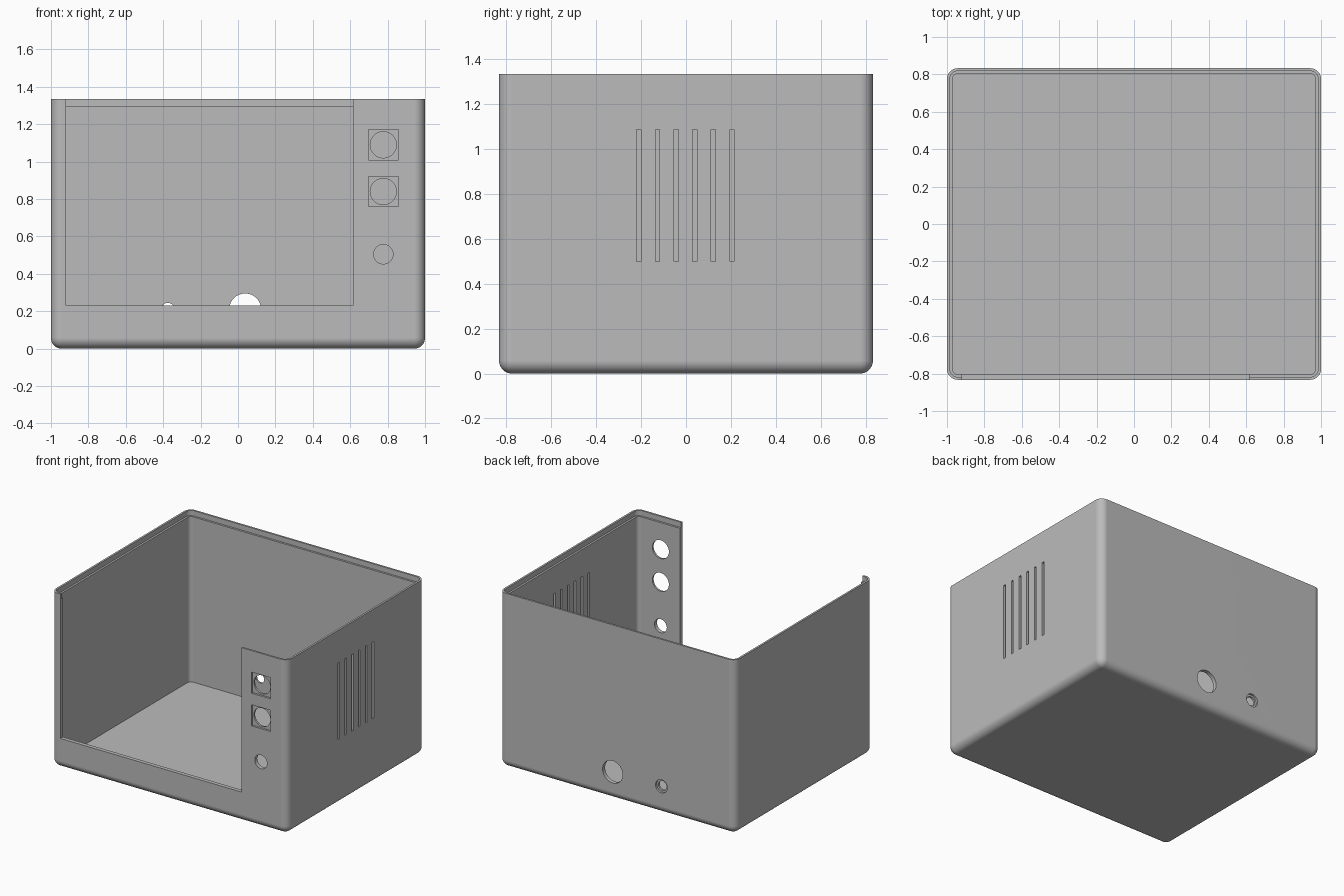
import bpy, bmesh, math
from mathutils import Matrix, Vector

if "Cube" in bpy.data.objects:
    bpy.data.objects.remove(bpy.data.objects["Cube"], do_unlink=True)

HALF_X, HALF_Y, HEIGHT = 1.0, 0.833, 1.335
WALL, RIM, RIM_Z = 0.03, 0.015, 1.295

grey = bpy.data.materials.new("plain grey")
grey.use_nodes = True
colour = (0.5, 0.5, 0.5, 1)
grey.diffuse_color = colour
grey.node_tree.nodes["Principled BSDF"].inputs["Base Color"].default_value = colour


def finish(bm, name):
    mesh = bpy.data.meshes.new(name)
    bm.to_mesh(mesh)
    bm.free()
    mesh.materials.append(grey)
    obj = bpy.data.objects.new(name, mesh)
    bpy.context.collection.objects.link(obj)
    return obj


def box(name, low, high, radius=0, round_bottom=False):
    """Box between two corners, with optional rounded uprights and bottom."""
    bm = bmesh.new()
    bmesh.ops.create_cube(bm, size=1)
    low, high = Vector(low), Vector(high)
    for v in bm.verts:
        v.co = [(a + b) / 2 + c * (b - a) for a, b, c in zip(low, high, v.co)]
    if radius:
        def chosen(e):
            a, b = (v.co.z for v in e.verts)
            return abs(a - b) > 0.01 or (round_bottom and a + b < low.z + high.z)
        bmesh.ops.bevel(bm, geom=[e for e in bm.edges if chosen(e)], offset=radius,
                        segments=8, profile=0.5, affect='EDGES')
    return finish(bm, name)


def drill(name, x, y, z, radius, depth):
    """Cylinder along y, centred on the given point."""
    bm = bmesh.new()
    bmesh.ops.create_cone(bm, cap_ends=True, segments=48, radius1=radius, radius2=radius,
                          depth=depth, matrix=Matrix.Translation((x, y, z))
                          @ Matrix.Rotation(math.pi / 2, 4, 'X'))
    return finish(bm, name)


def cut(cutter):
    cutter.hide_render = True
    mod = case.modifiers.new(cutter.name, 'BOOLEAN')
    mod.operation, mod.solver, mod.object = 'DIFFERENCE', 'EXACT', cutter
    bpy.context.view_layer.objects.active = case
    bpy.ops.object.modifier_apply(modifier=mod.name)
    bpy.data.objects.remove(cutter, do_unlink=True)


def hollow(name, inset, bottom, radius):
    x, y = HALF_X - inset, HALF_Y - inset
    cut(box(name, (-x, -y, bottom), (x, y, HEIGHT + 0.2), radius))


# Outer shell, cavity and stepped rim
case = box("open_case", (-HALF_X, -HALF_Y, 0), (HALF_X, HALF_Y, HEIGHT), 0.058, True)
hollow("cavity", WALL, WALL, 0.028)
hollow("rim_step", RIM, RIM_Z, 0.043)

# Large front opening
cut(box("front_opening", (-0.92, -1, 0.23), (0.615, -0.7, HEIGHT + 0.2)))

# Front control holes, two with a square recess outside
for z in (1.09, 0.84):
    cut(box("square_recess", (0.697, -1, z - 0.081), (0.857, -HALF_Y + 0.015, z + 0.081)))
    cut(drill("control_hole", 0.777, -HALF_Y, z, 0.07, 0.2))
cut(drill("button_hole", 0.777, -HALF_Y, 0.505, 0.052, 0.2))

# Cable hole and counterbored socket hole in the back
cut(drill("cable_hole", 0.038, HALF_Y, 0.21, 0.085, 0.2))
cut(drill("socket_hole", -0.375, HALF_Y, 0.21, 0.035, 0.2))
cut(drill("socket_counterbore", -0.375, HALF_Y, 0.21, 0.05, 0.03))

# Cooling slots on the left side
for i in range(6):
    y = -0.21 + i * 0.083
    cut(box("vent_slot", (0.9, y - 0.01, 0.5), (1.1, y + 0.01, 1.087)))

# Smooth rounded edges, crisp cuts
bpy.ops.object.select_all(action='DESELECT')
case.select_set(True)
bpy.context.view_layer.objects.active = case
bpy.ops.object.shade_smooth_by_angle(angle=math.radians(30))
weighted = case.modifiers.new("even_shading", 'WEIGHTED_NORMAL')
weighted.keep_sharp = True
